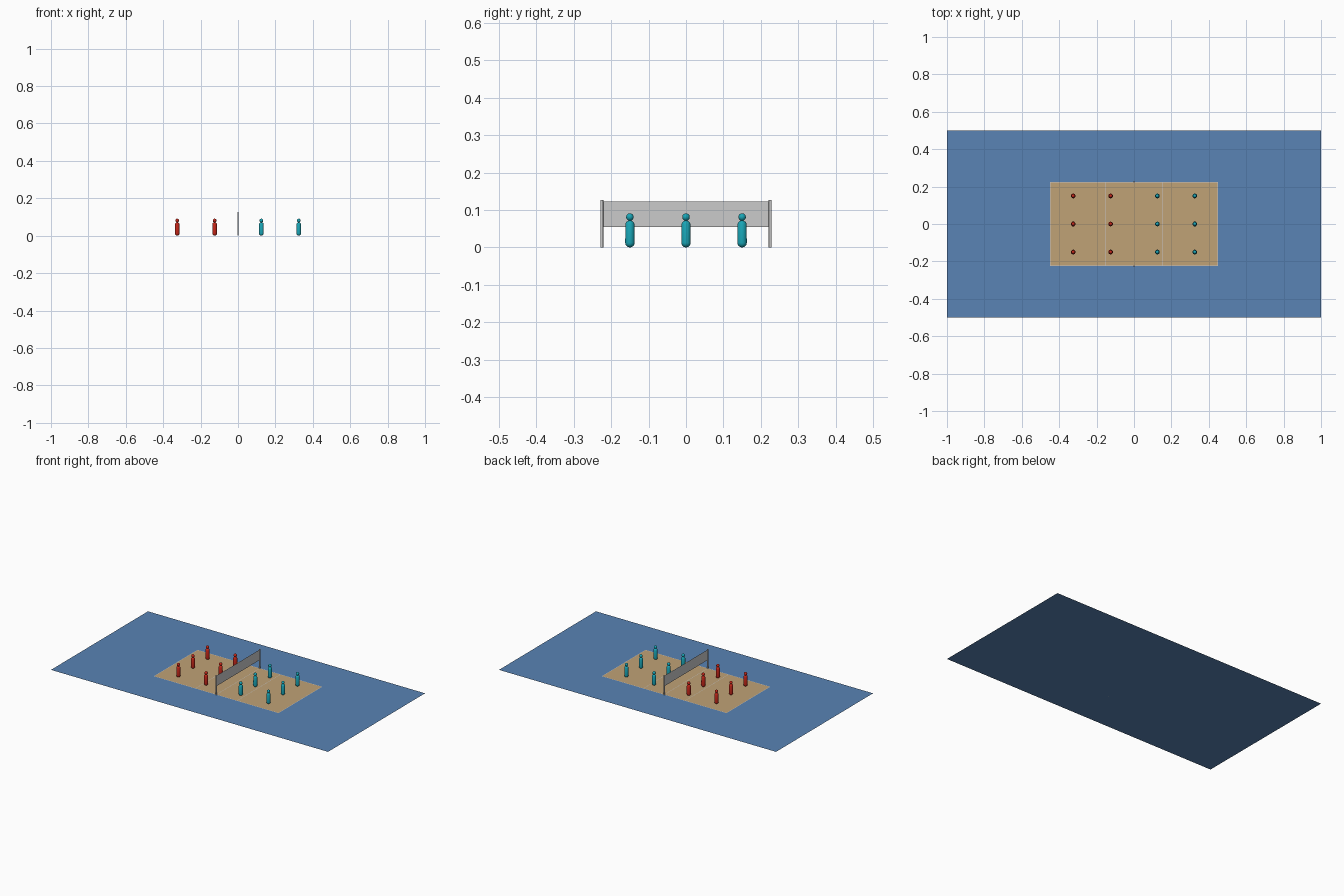
import bpy, bmesh
from math import radians, sin, cos, pi
from mathutils import Matrix

if "Cube" in bpy.data.objects:
    bpy.data.objects.remove(bpy.data.objects["Cube"])


def material(name, rgb):
    m = bpy.data.materials.new(name)
    m.diffuse_color = (*rgb, 1)
    m.use_nodes = True
    m.node_tree.nodes["Principled BSDF"].inputs["Base Color"].default_value = m.diffuse_color
    return m


FLOOR = material("floor_blue", (0.10, 0.23, 0.46))
COURT = material("court_tan", (0.53, 0.36, 0.18))
LINE = material("line_white", (0.8, 0.8, 0.8))
RED = material("team_red", (0.55, 0.02, 0.01))
TEAL = material("team_teal", (0.01, 0.38, 0.47))


def finish(bm, name, mat=None, smooth=False):
    me = bpy.data.meshes.new(name)
    bm.to_mesh(me)
    bm.free()
    ob = bpy.data.objects.new(name, me)
    bpy.context.collection.objects.link(ob)
    if mat:
        me.materials.append(mat)
    if smooth:
        for p in me.polygons:
            p.use_smooth = True
    return ob


def add_rect(bm, x0, x1, y0, y1, z):
    bm.faces.new([bm.verts.new(c) for c in
                  ((x0, y0, z), (x1, y0, z), (x1, y1, z), (x0, y1, z))])


def sheet(name, hx, hy, z, mat):
    bm = bmesh.new()
    add_rect(bm, -hx, hx, -hy, hy, z)
    return finish(bm, name, mat)


# Floor and court
L, W, T = 0.45, 0.225, 0.0025
sheet("floor", 1.0, 0.5, 0.0, FLOOR)
sheet("court", L, W, 0.0004, COURT)

# Court markings: end, attack and centre lines, then side lines
bm = bmesh.new()
for x in (-L + T / 2, -0.15, 0, 0.15, L - T / 2):
    add_rect(bm, x - T / 2, x + T / 2, -W + T, W - T, 0.0008)
for s in (-1, 1):
    y = s * (W - T / 2)
    add_rect(bm, -L, L, y - T / 2, y + T / 2, 0.0008)
finish(bm, "court_lines", LINE)

# Net sheet, standing across the centre line
bm = bmesh.new()
bm.faces.new([bm.verts.new((0, y, z)) for y, z in
              ((-W, 0.055), (W, 0.055), (W, 0.123), (-W, 0.123))])
finish(bm, "net")

# Net posts
for s, side in ((-1, "front"), (1, "back")):
    bm = bmesh.new()
    bmesh.ops.create_cone(bm, cap_ends=True, segments=16, radius1=0.004,
                          radius2=0.004, depth=0.126,
                          matrix=Matrix.Translation((0, s * W, 0.063)))
    ob = finish(bm, side + "_net_post", None, True)
    ob.data.set_sharp_from_angle(angle=radians(40))


# Players: capsule body with a ball head
def player(name, x, y, mat):
    r, h = 0.0125, 0.072
    bm = bmesh.new()
    bmesh.ops.create_uvsphere(bm, u_segments=24, v_segments=12, radius=r)
    # stretch the ball into a capsule by parting its halves
    top = [v for v in bm.verts if v.co.z > 1e-5]
    low = [v for v in bm.verts if v.co.z <= 1e-5]
    bmesh.ops.translate(bm, verts=top, vec=(0, 0, h - r))
    bmesh.ops.translate(bm, verts=low, vec=(0, 0, r))
    bmesh.ops.create_uvsphere(bm, u_segments=20, v_segments=12, radius=0.01,
                              matrix=Matrix.Translation((0, 0, 0.081)))
    ob = finish(bm, name, mat, True)
    ob.location = (x, y, 0)


for team, mat, xs in (("red", RED, (-0.325, -0.125)),
                      ("teal", TEAL, (0.125, 0.325))):
    for i, x in enumerate(xs):
        for j, y in enumerate((-0.15, 0, 0.15)):
            player(f"{team}_player_{i * 3 + j + 1}", x, y, mat)
